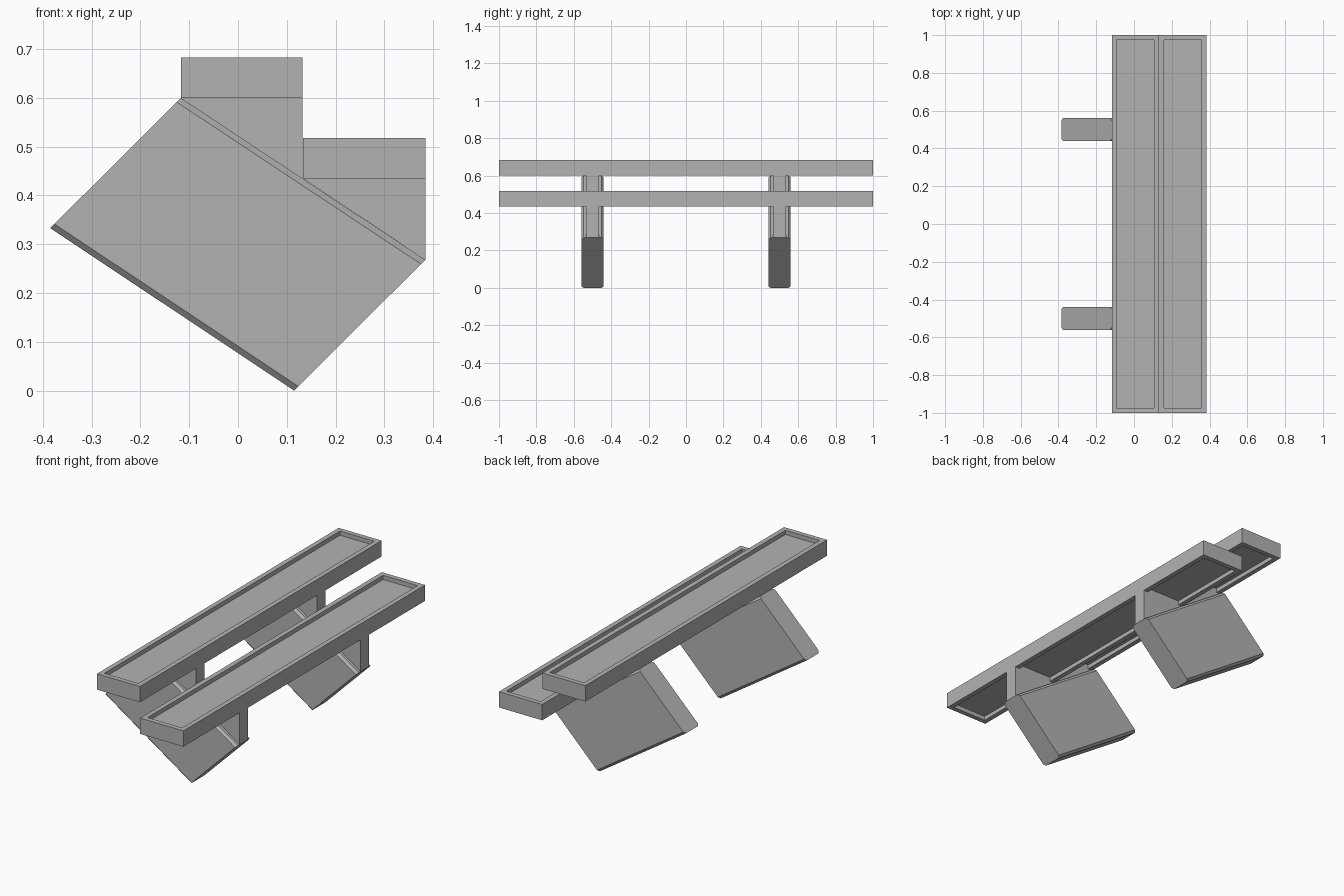
import bpy
import bmesh

cube = bpy.data.objects.get("Cube")
if cube:
    bpy.data.objects.remove(cube, do_unlink=True)

grey = bpy.data.materials.new("plain_grey")
grey.use_nodes = True
colour = (0.45, 0.45, 0.45, 1)
grey.diffuse_color = colour
grey.node_tree.nodes["Principled BSDF"].inputs["Base Color"].default_value = colour


def finish(name, bm):
    bmesh.ops.recalc_face_normals(bm, faces=bm.faces)
    mesh = bpy.data.meshes.new(name)
    bm.to_mesh(mesh)
    bm.free()
    mesh.materials.append(grey)
    obj = bpy.data.objects.new(name, mesh)
    bpy.context.collection.objects.link(obj)
    return obj


def slab(profile, y, half):
    """Extrude an x-z outline along y, centred on y."""
    bm = bmesh.new()
    face = bm.faces.new([bm.verts.new((x, y - half, z)) for x, z in profile])
    ext = bmesh.ops.extrude_face_region(bm, geom=[face])["geom"]
    moved = [v for v in ext if isinstance(v, bmesh.types.BMVert)]
    bmesh.ops.translate(bm, verts=moved, vec=(0, 2 * half, 0))
    return bm


# Treads: long boxes with a recessed panel above and below
HEIGHT, RIM, RECESS = 0.083, 0.036, 0.022


def tread(name, x0, x1, z):
    outline = [(x0, z), (x1, z), (x1, z + HEIGHT), (x0, z + HEIGHT)]
    bm = slab(outline, 0, 1)
    bmesh.ops.recalc_face_normals(bm, faces=bm.faces)
    for face in [f for f in bm.faces if abs(f.normal.z) > 0.9]:
        inward = -face.normal.z * RECESS
        bmesh.ops.inset_region(bm, faces=[face], thickness=RIM)
        ext = bmesh.ops.extrude_face_region(bm, geom=[face])["geom"]
        moved = [v for v in ext if isinstance(v, bmesh.types.BMVert)]
        bmesh.ops.translate(bm, verts=moved, vec=(0, 0, inward))
        if face.is_valid:
            bmesh.ops.delete(bm, geom=[face], context='FACES_ONLY')
    finish(name, bm)


# Tread start, tread end, underside height, foot of the bracket
steps = {"upper": (-0.117, 0.132, 0.6, 0.435),
         "lower": (0.133, 0.384, 0.435, 0.268)}
for label, (x0, x1, z, foot) in steps.items():
    tread(label + "_tread", x0, x1, z)

# Sloping beams with chamfered long edges, and triangular tread brackets
BEAM = [(-0.385, 0.333), (0.115, 0), (0.384, 0.268), (-0.117, 0.6)]
for side, y in (("front", -0.5), ("back", 0.5)):
    bm = slab(BEAM, y, 0.06)
    long_edges = [e for e in bm.edges
                  if abs(e.verts[0].co.x - e.verts[1].co.x) > 0.4]
    bmesh.ops.bevel(bm, geom=long_edges, offset=0.012, segments=1,
                    affect='EDGES')
    finish(side + "_beam", bm)
    for label, (x0, x1, z, foot) in steps.items():
        tab = z + RECESS + 0.003
        outline = [(x0, z), (x1, foot), (x1, z), (x1 - 0.01, z),
                   (x1 - 0.01, tab), (x0 + 0.01, tab), (x0 + 0.01, z)]
        finish(f"{side}_{label}_bracket", slab(outline, y, 0.034))
